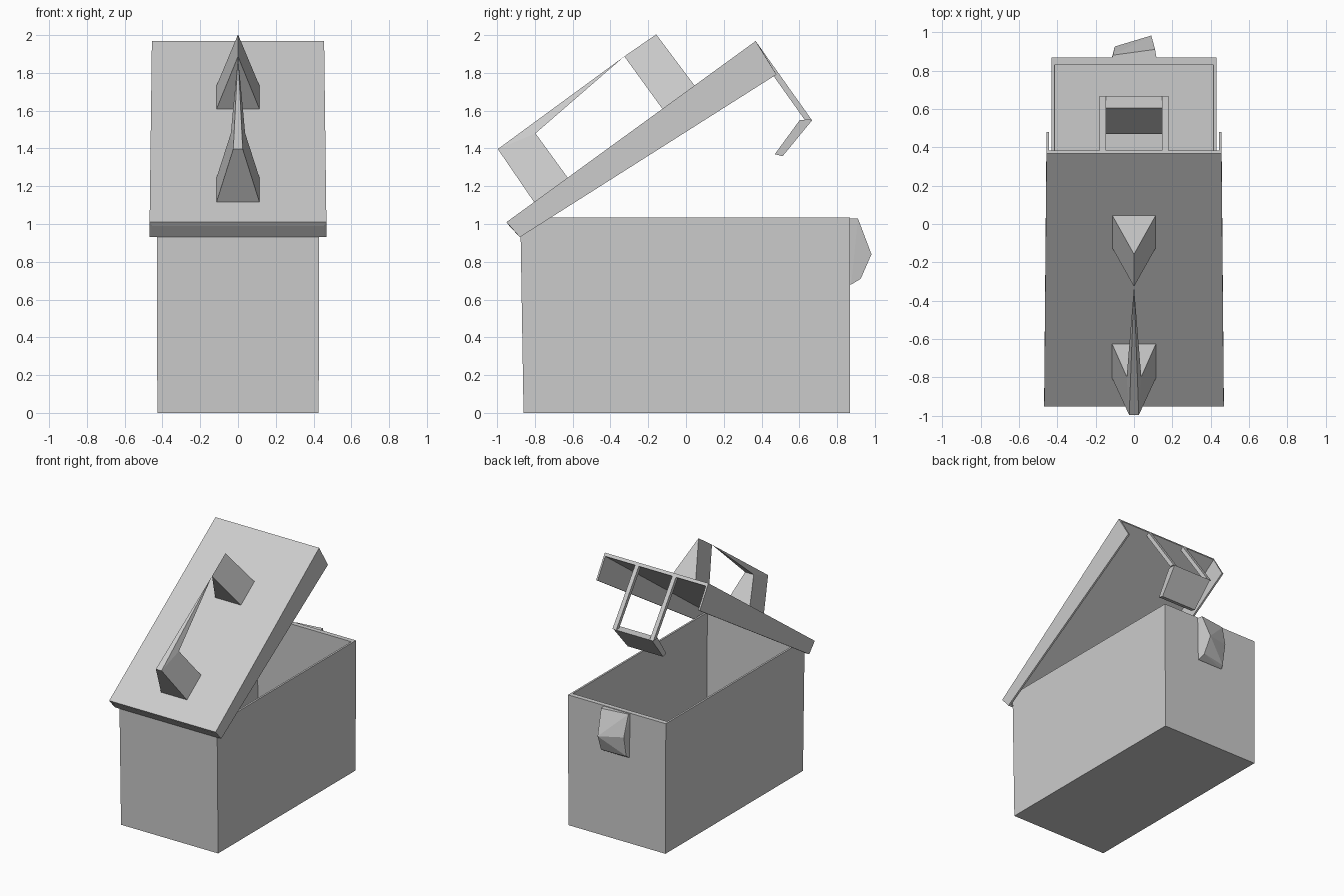
import bpy, bmesh, math
from mathutils import Vector

if "Cube" in bpy.data.objects:
    bpy.data.objects.remove(bpy.data.objects["Cube"])

grey = bpy.data.materials.new("plain_grey")
grey.diffuse_color = (0.6, 0.6, 0.6, 1)
grey.use_nodes = True
grey.node_tree.nodes["Principled BSDF"].inputs["Base Color"].default_value = grey.diffuse_color

# lid frame: u runs up the slope, n points out of the lid
ORIGIN = Vector((0, -0.95, 1.01))
U = Vector((0, 0.809, 0.588))
N = Vector((0, -0.588, 0.809))


def lid_pt(x, u, n):
    return ORIGIN + Vector((x, 0, 0)) + U * u + N * n


def both(*pts):
    """Mirror (x, u, n) lid points across x and place them in the world."""
    return [lid_pt(s * x, u, n) for x, u, n in pts for s in (-1, 1)]


def finish(name, bm):
    bmesh.ops.recalc_face_normals(bm, faces=bm.faces)
    me = bpy.data.meshes.new(name)
    bm.to_mesh(me)
    bm.free()
    me.materials.append(grey)
    ob = bpy.data.objects.new(name, me)
    bpy.context.collection.objects.link(ob)
    return ob


def hull(name, pts):
    """Convex solid around a few points."""
    bm = bmesh.new()
    for p in pts:
        bm.verts.new(p)
    bmesh.ops.remove_doubles(bm, verts=bm.verts, dist=0.0005)
    bmesh.ops.convex_hull(bm, input=bm.verts)
    loose = [v for v in bm.verts if not v.link_faces]
    bmesh.ops.delete(bm, geom=loose, context='VERTS')
    bmesh.ops.dissolve_limit(bm, angle_limit=math.radians(1),
                             verts=bm.verts, edges=bm.edges)
    return finish(name, bm)


# open box: nested rings from the floor outside to the floor inside
bm = bmesh.new()
rings = []
for x, y0, y1, z in ((0.427, -0.86, 0.868, 0.0), (0.43, -0.877, 0.868, 1.035),
                     (0.415, -0.862, 0.83, 1.035), (0.412, -0.845, 0.845, 0.02)):
    rings.append([bm.verts.new(c) for c in
                  ((-x, y0, z), (x, y0, z), (x, y1, z), (-x, y1, z))])
for a, b in zip(rings, rings[1:]):
    for i in range(4):
        j = (i + 1) % 4
        bm.faces.new((a[i], a[j], b[j], b[i]))
bm.faces.new(rings[0])
bm.faces.new(rings[-1])
finish("box_body", bm)

# lid: U section, deeper at the raised end, which is open
bm = bmesh.new()
T = 0.014
ends = []
for u_top, u_low, w, d in ((0, 0.01, 0.468, 0.106), (1.63, 1.615, 0.456, 0.208)):
    sec = [(-w, u_low, -d), (-w, u_top, 0), (w, u_top, 0), (w, u_low, -d),
           (w - T, u_low, -d), (w - T, u_top, -0.025),
           (-w + T, u_top, -0.025), (-w + T, u_low, -d)]
    ends.append([bm.verts.new(lid_pt(*p)) for p in sec])
for i in range(8):
    j = (i + 1) % 8
    bm.faces.new((ends[0][i], ends[0][j], ends[1][j], ends[1][i]))
for e in ends:
    for q in ((0, 1, 6, 7), (1, 2, 5, 6), (2, 3, 4, 5)):
        bm.faces.new([e[k] for k in q])
finish("lid", bm)

# lip across the low end of the lid
hull("lid_front_lip", both((0.468, 0, 0), (0.468, 0.01, -0.106),
                           (0.467, 0.015, 0), (0.467, 0.025, -0.106)))

# handle: two wedge posts and a bar tapering to a point
hull("handle_rear_post", both((0.115, 1.02, -0.005), (0.115, 1.23, -0.005),
                              (0, 1.02, 0.343), (0, 1.225, 0.338)))
hull("handle_front_post", both((0.115, 0.18, -0.005), (0.115, 0.4, -0.005),
                               (0.025, 0.19, 0.34), (0.038, 0.4, 0.29)))
hull("handle_bar", both((0.025, 0.19, 0.34), (0.038, 0.4, 0.29),
                        (0, 1.02, 0.343)))

# clasp: two straps hanging from the lid and a hooked plate
for s, side in ((-1, "left"), (1, "right")):
    hull("clasp_strap_" + side,
         [lid_pt(s * x, u, n) for x in (0.147, 0.18) for u, n in
          ((1.6, -0.01), (1.63, -0.01), (1.595, -0.49), (1.625, -0.515))])
hull("clasp_hook", both((0.17, 1.625, -0.515), (0.17, 1.575, -0.475),
                        (0.155, 1.36, -0.544), (0.155, 1.387, -0.577)))

# faceted, slightly lopsided catch on the back wall
hull("box_catch", [
    (-0.12, 0.85, 1.03), (0.12, 0.85, 1.03), (-0.11, 0.85, 0.68), (0.11, 0.85, 0.68),
    (-0.11, 0.88, 1.03), (0.11, 0.91, 1.03), (-0.1, 0.925, 0.86), (0.09, 0.982, 0.84),
    (-0.1, 0.895, 0.7), (0.1, 0.925, 0.71), (-0.11, 0.87, 0.68), (0.11, 0.875, 0.68)])
